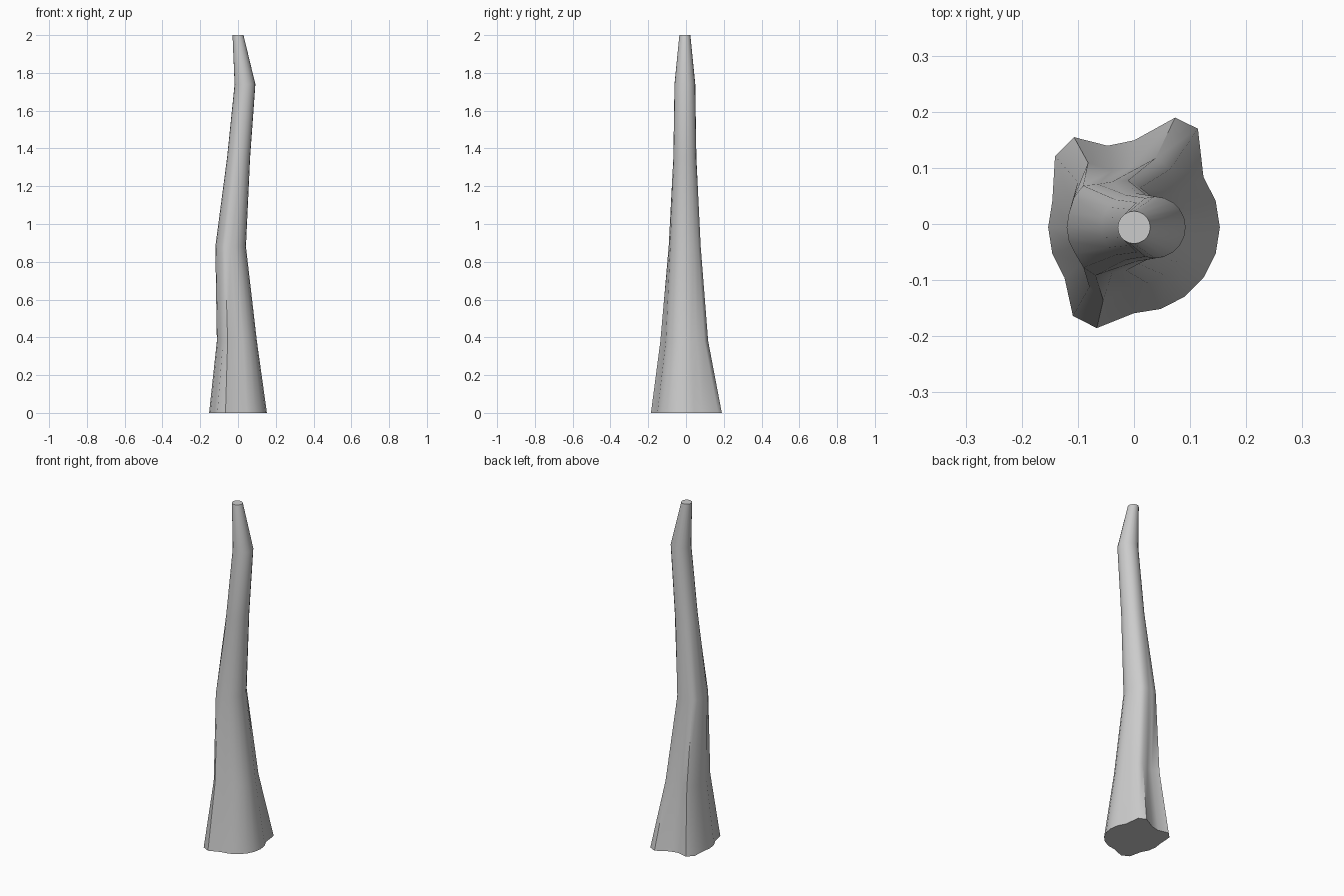
import bpy, bmesh, math

if "Cube" in bpy.data.objects:
    bpy.data.objects.remove(bpy.data.objects["Cube"])

N = 20
CY = -0.006
# root flare: how far ground points leave the base circle, per side index,
# and how much of that flare survives at the second ring
flare = {3: (0.024, 0.052, 0.35), 4: (0.026, 0.050, 0.45), 5: (0.0, 0.002, 0.5),
         6: (0.0, 0.0, 0.5), 7: (-0.017, 0.037, 0.8), 8: (-0.017, 0.037, 0.5),
         13: (-0.019, -0.034, 0.6), 14: (-0.019, -0.034, 0.85)}

# rings: height, centre x, radius, flare stage (0 ground, 1 ankle, 2 mid, 3 none)
rings = [(0.0, 0.0, 0.153, 0), (0.38, -0.006, 0.106, 1), (0.88, -0.039, 0.081, 2),
         (1.35, 0.003, 0.061, 3), (1.74, 0.037, 0.055, 3), (2.0, 0.0, 0.029, 3)]


def ring_point(i, z, cx, r, stage):
    a = 2 * math.pi * i / N
    dx, dy, keep = flare.get(i, (0, 0, 0))
    k = (1, keep, 0.3 * keep, 0)[stage]
    return (cx + r * math.cos(a) + k * dx, CY + r * math.sin(a) + k * dy, z)


# trunk: lofted rings with end caps
bm = bmesh.new()
loops = [[bm.verts.new(ring_point(i, *ring)) for i in range(N)] for ring in rings]
for low, high in zip(loops, loops[1:]):
    for i in range(N):
        j = (i + 1) % N
        bm.faces.new((low[i], low[j], high[j], high[i]))
bm.faces.new(loops[0][::-1])
bm.faces.new(loops[-1])
mesh = bpy.data.meshes.new("trunk")
bm.to_mesh(mesh)
bm.free()
trunk = bpy.data.objects.new("trunk", mesh)
bpy.context.collection.objects.link(trunk)

# smooth bark with sharp cap edges
bpy.context.view_layer.objects.active = trunk
trunk.select_set(True)
bpy.ops.object.shade_smooth_by_angle(angle=math.radians(50))
